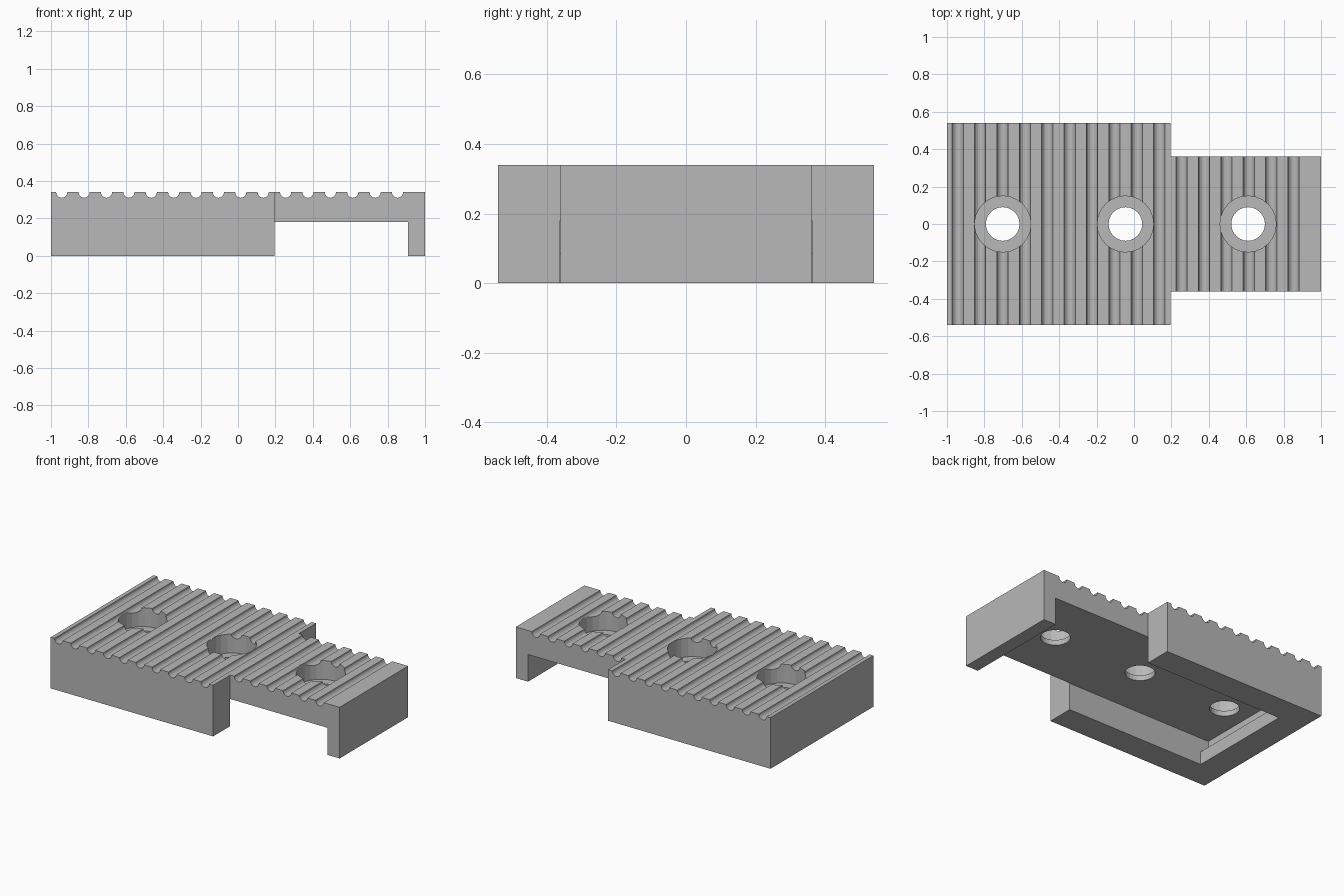
import bpy, bmesh, math
from mathutils import Vector

cube = bpy.data.objects.get("Cube")
if cube:
    bpy.data.objects.remove(cube, do_unlink=True)

TOP, CEILING = 0.34, 0.18
HALF_WIDE, HALF_NARROW, STEP_X = 0.54, 0.36, 0.195

grey = bpy.data.materials.new("plain grey")
grey.use_nodes = True
grey.diffuse_color = (0.48, 0.48, 0.48, 1)
grey.node_tree.nodes["Principled BSDF"].inputs["Base Color"].default_value = grey.diffuse_color


def prism(name, points, sweep):
    """Extrude a closed 3D outline along a sweep vector."""
    bm = bmesh.new()
    face = bm.faces.new([bm.verts.new(p) for p in points])
    new = bmesh.ops.extrude_face_region(bm, geom=[face])["geom"]
    verts = [g for g in new if isinstance(g, bmesh.types.BMVert)]
    bmesh.ops.translate(bm, verts=verts, vec=Vector(sweep))
    bmesh.ops.recalc_face_normals(bm, faces=bm.faces)
    mesh = bpy.data.meshes.new(name)
    bm.to_mesh(mesh)
    bm.free()
    mesh.materials.append(grey)
    obj = bpy.data.objects.new(name, mesh)
    bpy.context.collection.objects.link(obj)
    return obj


def side_prism(name, outline, y0, y1):
    return prism(name, [(x, y0, z) for x, z in outline], (0, y1 - y0, 0))


def disc_prism(name, x, radius, z0, z1, sides=24):
    ring = [(x + radius * math.cos(math.tau * i / sides),
             radius * math.sin(math.tau * i / sides), z0) for i in range(sides)]
    return prism(name, ring, (0, 0, z1 - z0))


def cut(body, cutter):
    cutter.hide_render = True
    mod = body.modifiers.new("cut", "BOOLEAN")
    mod.operation, mod.solver, mod.object = "DIFFERENCE", "EXACT", cutter
    bpy.context.view_layer.objects.active = body
    bpy.ops.object.modifier_apply(modifier=mod.name)
    bpy.data.objects.remove(cutter, do_unlink=True)


# Slab whose top edge carries a row of half-round grooves
outline = [(1, 0), (-1, 0), (-1, TOP)]
for i in range(16):
    centre = -0.9425 + 0.1197 * i
    for k in range(9):
        a = math.pi * (1 + k / 8)
        outline.append((centre + 0.03 * math.cos(a), TOP + 0.03 * math.sin(a)))
outline.append((1, TOP))
body = side_prism("grooved_clamp_plate", outline, -HALF_WIDE, HALF_WIDE)

# Side notches that leave the narrow arm
notch = [(STEP_X, -1), (2, -1), (2, 1), (STEP_X, 1)]
for s in (-1, 1):
    cut(body, side_prism("notch_cutter", notch, s * HALF_NARROW, s))

# Underside channel with an undercut at the closed end, ending at the arm's lip
channel = [(-0.82, -0.1), (0.91, -0.1), (0.91, CEILING),
           (-0.88, CEILING), (-0.88, 0.087), (-0.82, 0.087)]
reach = HALF_NARROW + 0.002
cut(body, side_prism("channel_cutter", channel, -reach, reach))

# Counterbored screw holes
for x in (-0.702, -0.046, 0.61):
    cut(body, disc_prism("counterbore_cutter", x, 0.15, 0.215, 0.5))
    cut(body, disc_prism("hole_cutter", x, 0.09, 0.1, 0.5))
